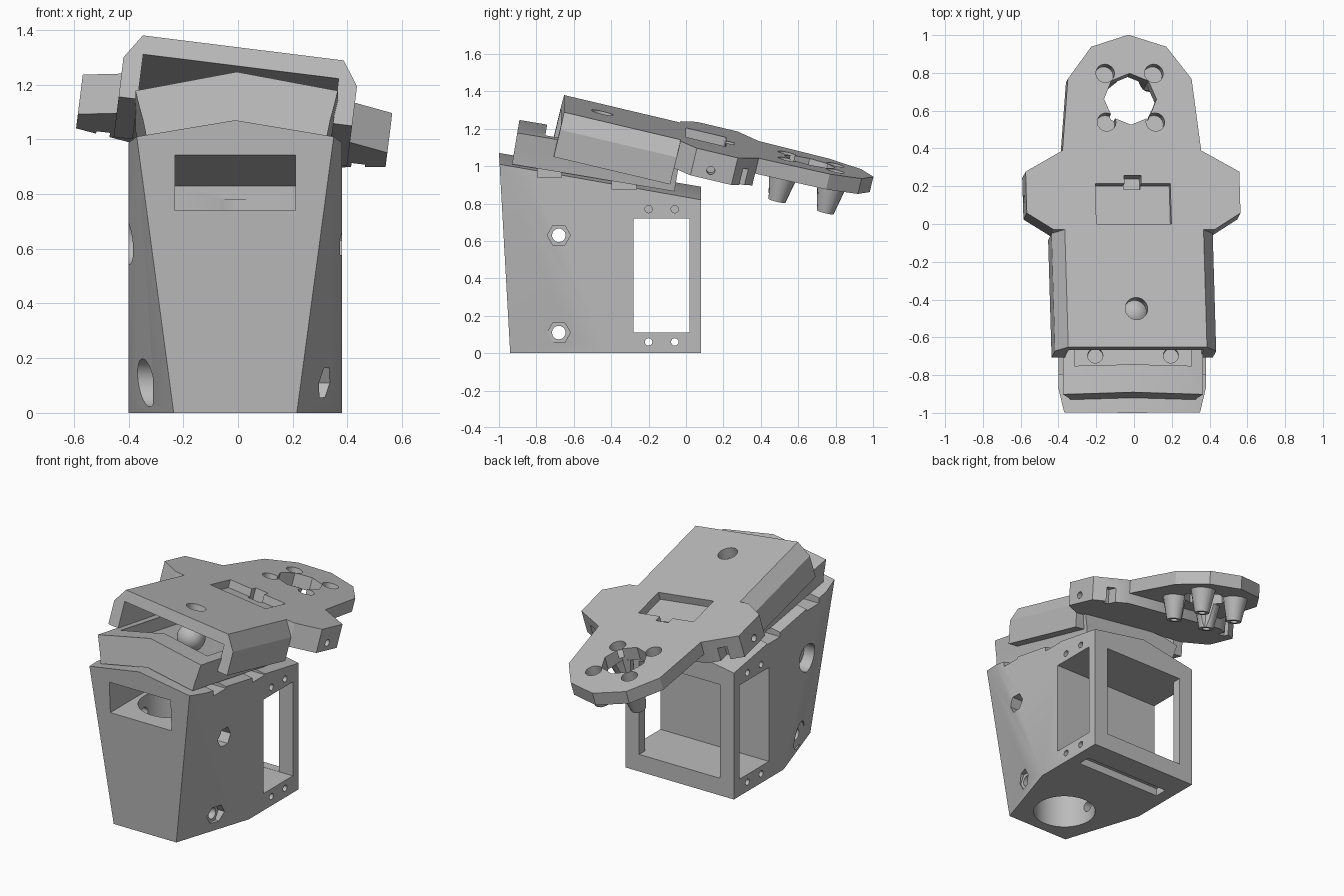
import bpy, bmesh
from math import radians, pi
from mathutils import Matrix, Vector, Euler

default = bpy.data.objects.get("Cube")
if default:
    bpy.data.objects.remove(default)

grey = bpy.data.materials.new("plain grey")
grey.use_nodes = True
grey.diffuse_color = (0.5, 0.5, 0.5, 1)
grey.node_tree.nodes["Principled BSDF"].inputs["Base Color"].default_value = (0.5, 0.5, 0.5, 1)


def finish(name, bm):
    bmesh.ops.recalc_face_normals(bm, faces=bm.faces)
    mesh = bpy.data.meshes.new(name)
    bm.to_mesh(mesh)
    bm.free()
    mesh.materials.append(grey)
    obj = bpy.data.objects.new(name, mesh)
    bpy.context.collection.objects.link(obj)
    return obj


def prism(name, outline, axis, lo, hi):
    """Extrude a 2D outline along an axis."""
    place = {"X": lambda a, b, t: (t, a, b),
             "Y": lambda a, b, t: (a, t, b),
             "Z": lambda a, b, t: (a, b, t)}[axis]
    bm = bmesh.new()
    face = bm.faces.new([bm.verts.new(place(a, b, lo)) for a, b in outline])
    moved = bmesh.ops.extrude_face_region(bm, geom=[face])["geom"]
    shift = Vector(place(0, 0, hi - lo))
    bmesh.ops.translate(bm, verts=[g for g in moved if isinstance(g, bmesh.types.BMVert)], vec=shift)
    return finish(name, bm)


def box(x0, x1, y0, y1, z0, z1):
    return prism("cutter", [(x0, y0), (x1, y0), (x1, y1), (x0, y1)], "Z", z0, z1)


def rod(center, r, length, axis="Z", sides=32, r_end=None, name="cutter"):
    bm = bmesh.new()
    turn = Matrix.Rotation(pi / 2, 4, "Y") if axis == "X" else Matrix()
    bmesh.ops.create_cone(bm, cap_ends=True, segments=sides, radius1=r if r_end is None else r_end,
                          radius2=r, depth=length, matrix=Matrix.Translation(center) @ turn)
    return finish(name, bm)


def cut(obj, *cutters):
    for c in cutters:
        mod = obj.modifiers.new("cut", "BOOLEAN")
        mod.operation = "DIFFERENCE"
        mod.solver = "EXACT"
        mod.object = c
        bpy.context.view_layer.objects.active = obj
        bpy.ops.object.modifier_apply(modifier=mod.name)
        bpy.data.objects.remove(c)


def mirrored(half):
    """Close a symmetric outline given its +x half."""
    return half + [(-x, y) for x, y in reversed(half) if abs(x) > 1e-6]


# Housing: tapered hull with a ridged, sloping top
bm = bmesh.new()
for s in (-1, 1):
    for co in ((.225, -.94, 0), (.39, -.43, 0), (.39, .08, 0), (.36, -.9966, 1.01),
               (.39, -.87, .988), (.39, .08, .82)):
        bm.verts.new((s * co[0], co[1], co[2]))
for co in ((0, -1, 1.07), (0, .08, .89)):
    bm.verts.new(co)
bmesh.ops.convex_hull(bm, input=bm.verts)
housing = finish("housing", bm)

# Rear bay with open sides and back
cut(housing, box(-.5, .5, -.28, .02, .11, .72), box(-.29, .29, -.279, .2, .111, .719))
# Front opening with a sloping ceiling, and the vertical bore
cut(housing,
    prism("cutter", [(-1.1, .74), (-1.1, .96), (-.98, .94), (-.5, .83), (-.5, .74)], "X", -.22, .22),
    rod((0, -.68, .34), .19, .88, sides=48),
    box(-.31, .31, -.165, -.08, -.1, .05))
# Cross bolts: hexagon pocket on one side, round pocket on the other
for z in (.11, .63):
    cut(housing, rod((0, -.68, z), .036, 1.2, "X"),
        rod((.45, -.68, z), .062, .3, "X", 6),
        rod((-.45, -.68, z), .088, .3, "X"))
# Mounting screw holes in the side frames
for y in (-.2, -.06):
    cut(housing, rod((0, y, .06), .02, 1.2, "X", 16))
    for s in (-1, 1):
        cut(housing, rod((s * .4, y, .77), .02, .2, "X", 16))
# Notches along the top edges
for y, z in ((-.73, .94), (-.33, .875)):
    for s in (-1, 1):
        cut(housing, box(s * .39 - .11, s * .39 + .11, y - .065, y + .065, z, 1.3))
housing.location.x = -.01

# Tray: chevron section with curved flanks, sitting on the housing
tray = prism("tray", mirrored([(0, .06), (.33, 0), (.342, .06), (.358, .12), (.37, .17), (0, .24)]),
             "Y", 0, .88)
cut(tray, box(-.5, .5, .15, 1, .19, .4), box(-.31, .31, .151, .78, .1, .4))
for s in (-1, 1):
    cut(tray, rod((s * .2, .22, .1), .04, .06))
tray.matrix_world = Matrix.Translation((-.005, -.93, 1.01)) @ Matrix.Rotation(radians(-9.5), 4, "X")

# Ball resting in the tray
bm = bmesh.new()
bmesh.ops.create_uvsphere(bm, u_segments=24, v_segments=16, radius=.085)
ball = finish("ball", bm)
ball.location = (0, -.48, 1.1)

# Tilted head: folded cover, eared block, nose plate, posts
head = Matrix.Translation((0, 0, 1.18)) @ Euler((radians(-13.4), radians(7.1), 0)).to_matrix().to_4x4()

cover = prism("cover", mirrored([(.37, 0), (.43, -.09), (.43, -.24), (.36, -.24), (.36, -.07)]),
              "Y", -.67, -.03)
cut(cover, rod((0, -.46, 0), .06, .3))

eared_block = prism("eared_block", mirrored([(.43, -.03), (.57, .06), (.57, .285), (.37, .4)]),
                    "Z", -.15, 0)
cut(eared_block, box(-.2, .2, 0, .22, -.05, .1), box(-.045, .045, .2, .265, -.08, .1))
for s in (-1, 1):
    cut(eared_block, rod((s * .57, .16, -.1), .022, .16, "X", 16),
        box(s * .47 - .025, s * .47 + .025, .29, .5, -.2, -.06))

nose_plate = prism("nose_plate", mirrored([(.37, .4), (.33, .79), (.2, .965), (0, 1.03)]),
                   "Z", -.085, 0)
cut(nose_plate, rod((0, .68, 0), .14, .4, sides=8))

parts = [cover, eared_block, nose_plate]
for y in (.555, .82):
    for s in (-1, 1):
        cut(nose_plate, rod((s * .13, y, 0), .05, .12, sides=16))
        post = rod((s * .13, y, -.155), .078, .15, sides=16, r_end=.046, name="post")
        cut(post, rod((s * .13, y, -.23), .025, .08, sides=12))
        cut(post, rod((0, .68, -.15), .138, .4, sides=8))
        parts.append(post)
for part in parts:
    part.matrix_world = head

# Smooth the round surfaces, keep the edges sharp
for obj in [housing, tray, ball] + parts:
    bpy.ops.object.select_all(action="DESELECT")
    obj.select_set(True)
    bpy.context.view_layer.objects.active = obj
    bpy.ops.object.shade_smooth_by_angle(angle=radians(30))
